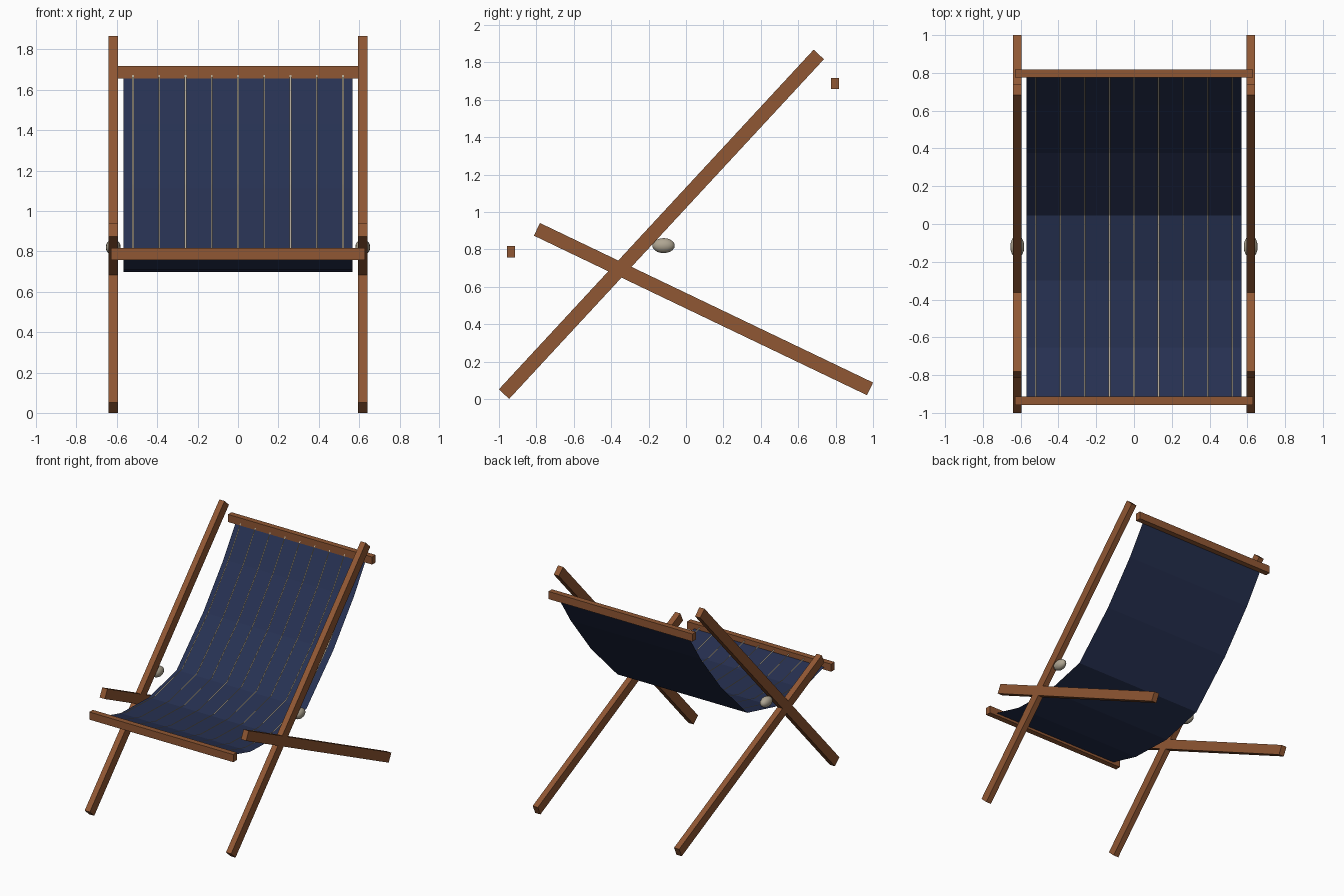
import bpy
import math
from mathutils import Vector

cube = bpy.data.objects.get("Cube")
if cube:
    bpy.data.objects.remove(cube, do_unlink=True)


def make_material(name, rgb):
    mat = bpy.data.materials.new(name)
    mat.use_nodes = True
    mat.diffuse_color = (*rgb, 1)
    mat.node_tree.nodes["Principled BSDF"].inputs["Base Color"].default_value = (*rgb, 1)
    return mat


wood = make_material("warm wood", (0.28, 0.095, 0.033))
navy = make_material("navy canvas", (0.02, 0.031, 0.085))
beige = make_material("beige", (0.43, 0.38, 0.29))


def box(name, center, size, tilt=0):
    bpy.ops.mesh.primitive_cube_add(size=1, location=center, rotation=(tilt, 0, 0))
    obj = bpy.context.object
    obj.name = name
    obj.scale = size
    obj.data.materials.append(wood)
    return obj


def beam(name, x, start, end):
    """Square-ended beam between two (y, z) points."""
    a, b = Vector((x, *start)), Vector((x, *end))
    d = b - a
    return box(name, (a + b) / 2, (0.045, d.length, 0.075), math.atan2(d.z, d.y))


def strip(name, x, width, lift, mat):
    """Sheet following the sling profile."""
    verts = [(x + s * width / 2, y, z + lift) for y, z in SLING for s in (-1, 1)]
    faces = [(2 * i, 2 * i + 1, 2 * i + 3, 2 * i + 2) for i in range(len(SLING) - 1)]
    mesh = bpy.data.meshes.new(name)
    mesh.from_pydata(verts, [], faces)
    mesh.materials.append(mat)
    obj = bpy.data.objects.new(name, mesh)
    bpy.context.collection.objects.link(obj)
    return obj


# Crossed side frames and pivot knobs
for side, x in (("left", 0.618), ("right", -0.618)):
    beam(side + "_long_leg", x, (-0.973, 0.026), (0.71, 1.842))
    beam(side + "_short_leg", x, (-0.797, 0.907), (0.984, 0.054))
    bpy.ops.mesh.primitive_uv_sphere_add(segments=16, ring_count=10, radius=1,
                                         location=(x, -0.12, 0.82))
    knob = bpy.context.object
    knob.name = side + "_knob"
    knob.scale = (0.037, 0.06, 0.04)
    knob.data.materials.append(beige)
    bpy.ops.object.shade_smooth()

# Cross rails holding the sling
box("top_rail", (0, 0.797, 1.687), (1.26, 0.044, 0.06))
box("front_rail", (0, -0.936, 0.787), (1.26, 0.044, 0.06))

# Hanging fabric with thin stripes just above it
SLING = [(-0.935, 0.782), (-0.655, 0.708), (-0.3, 0.698), (0.045, 0.782),
         (0.377, 1.112), (0.63, 1.432), (0.795, 1.685)]
strip("fabric_sling", 0, 1.136, 0, navy)
for i in range(-4, 5):
    strip(f"stripe_{i + 5}", i * 0.13, 0.009, 0.02, beige)
